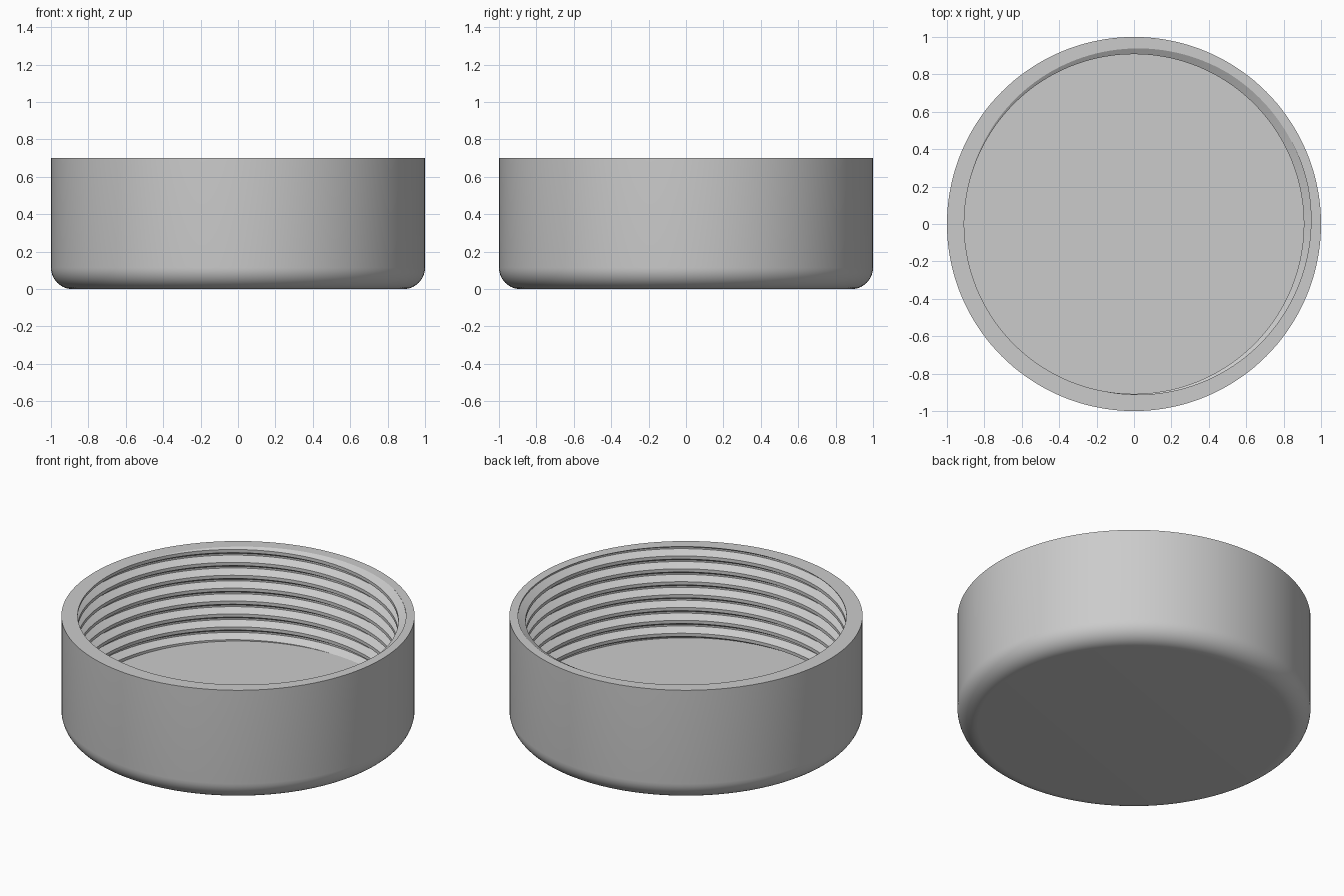
import bpy, bmesh, math

if "Cube" in bpy.data.objects:
    bpy.data.objects.remove(bpy.data.objects["Cube"])

N = 144                                   # segments around
R, TOP, FLOOR, FILLET = 1.0, 0.70, 0.118, 0.115
CREST, ROOT, PITCH = 0.908, 0.951, 0.0805
CREST_TOP_AZ = math.radians(170)          # where the crest's upper edge meets the rim

# one thread turn, going up: (fraction of pitch, radius)
TURN = [(0.0, CREST), (0.3125, ROOT), (0.4375, ROOT), (0.75, CREST)]


def thread_radius(frac):
    """Radius of the thread profile at a fraction of one turn."""
    f = frac % 1.0
    pts = TURN + [(1.0, CREST)]
    # profile read downward from the upper edge of a crest
    for (a, ra), (b, rb) in zip(pts, pts[1:]):
        if a <= f <= b:
            return ra + (rb - ra) * (f - a) / (b - a)
    return CREST


def thread_column(az):
    """Thread points (radius, z) from floor to rim, cut off at both."""
    # the crest spans fractions 0.75 to 1.0, its upper edge is a whole number
    base = TOP + PITCH * (az - CREST_TOP_AZ) / math.tau
    column = []
    for turn in range(-9, 3):
        for frac, _ in TURN:
            z = min(max(base + PITCH * (turn + frac), FLOOR), TOP)
            column.append((thread_radius((z - base) / PITCH), z))
    return column


bm = bmesh.new()
cache = {}


def vert(r, az, z):
    co = (r * math.cos(az), r * math.sin(az), z)
    key = tuple(round(c, 5) + 0.0 for c in co)
    if key not in cache:
        cache[key] = bm.verts.new(co)
    return cache[key]


def face(verts):
    unique = list(dict.fromkeys(verts))
    if len(unique) > 2 and not bm.faces.get(unique):
        bm.faces.new(unique)


# outer wall with rounded bottom edge
outer = [(R - FILLET + FILLET * math.sin(a), FILLET - FILLET * math.cos(a))
         for a in (math.pi / 2 * i / 10 for i in range(11))] + [(R, TOP)]

columns = []
for j in range(N + 1):
    az = math.tau * j / N
    pos = az if j < N else 0.0
    wall = [vert(r, pos, z) for r, z in outer]
    thread = [vert(r, pos, z) for r, z in thread_column(az)]
    columns.append(wall + thread[::-1])   # up the outside, over the rim, down inside

for a, b in zip(columns, columns[1:]):
    for i in range(len(a) - 1):
        face([a[i], b[i], b[i + 1], a[i + 1]])

# underside and inner floor
face([c[0] for c in reversed(columns[:-1])])
face([c[-1] for c in columns[:-1]])
bmesh.ops.recalc_face_normals(bm, faces=bm.faces[:])

mesh = bpy.data.meshes.new("threaded_cap")
bm.to_mesh(mesh)
bm.free()
cap = bpy.data.objects.new("threaded_cap", mesh)
bpy.context.collection.objects.link(cap)

grey = bpy.data.materials.new("light_grey")
grey.diffuse_color = (0.6, 0.6, 0.6, 1.0)
grey.use_nodes = True
grey.node_tree.nodes["Principled BSDF"].inputs["Base Color"].default_value = grey.diffuse_color
mesh.materials.append(grey)

bpy.context.view_layer.objects.active = cap
cap.select_set(True)
bpy.ops.object.shade_smooth_by_angle(angle=math.radians(27))
